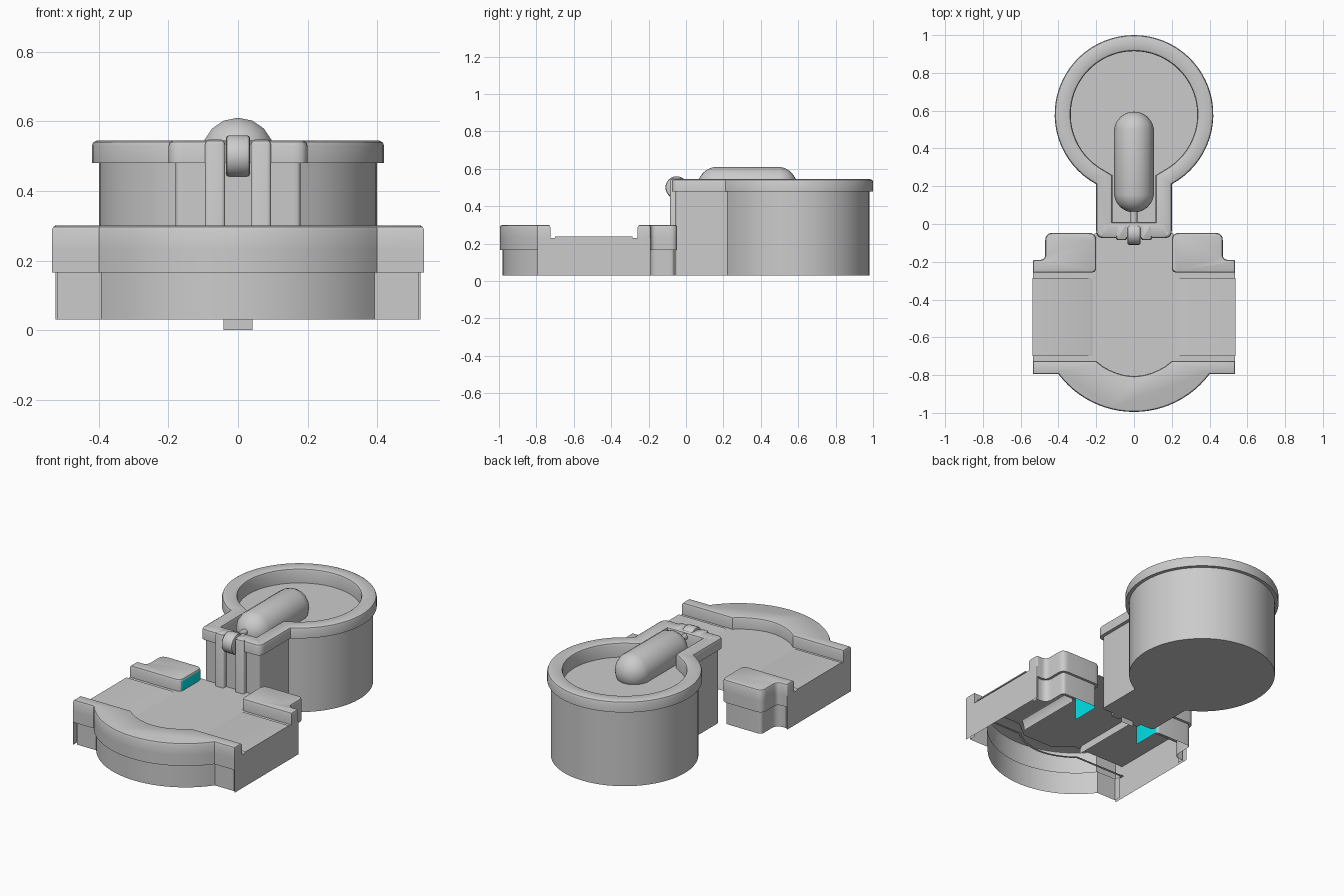
import bpy, bmesh
from math import sin, cos, asin, pi, radians
from mathutils import Vector, Matrix

if "Cube" in bpy.data.objects:
    bpy.data.objects.remove(bpy.data.objects["Cube"])


def finish(bm, name, mirror=False):
    me = bpy.data.meshes.new(name)
    bm.to_mesh(me)
    bm.free()
    ob = bpy.data.objects.new(name, me)
    bpy.context.collection.objects.link(ob)
    if mirror:
        ob.modifiers.new("mirror", 'MIRROR')
    bpy.ops.object.select_all(action='DESELECT')
    ob.select_set(True)
    bpy.context.view_layer.objects.active = ob
    bpy.ops.object.shade_smooth_by_angle(angle=radians(35))
    return ob


def rounded(corners, n=5):
    # each corner is x, y, radius
    out = []
    for i, (x, y, r) in enumerate(corners):
        p = Vector((x, y))
        if r == 0:
            out.append(p)
            continue
        a = p + (Vector(corners[i - 1][:2]) - p).normalized() * r
        b = p + (Vector(corners[(i + 1) % len(corners)][:2]) - p).normalized() * r
        for k in range(n + 1):
            t = k / n
            out.append(a * (1 - t) ** 2 + p * 2 * t * (1 - t) + b * t * t)
    return out


def inset(pts, d):
    out = []
    for i, p in enumerate(pts):
        e1 = (p - pts[i - 1]).normalized()
        e2 = (pts[(i + 1) % len(pts)] - p).normalized()
        n1, n2 = Vector((-e1.y, e1.x)), Vector((-e2.y, e2.x))
        out.append(p + (n1 + n2) / (1 + n1.dot(n2)) * d)
    return out


def loft(pts, levels, bottom=False):
    # stack inset copies of a counter-clockwise outline and cap the last
    bm = bmesh.new()
    rings = [[bm.verts.new((p.x, p.y, z)) for p in inset(pts, d)] for z, d in levels]
    n = len(pts)
    for a, b in zip(rings, rings[1:]):
        for i in range(n):
            j = (i + 1) % n
            bm.faces.new((a[i], a[j], b[j], b[i]))
    bm.faces.new(rings[-1])
    if bottom:
        bm.faces.new(rings[0][::-1])
    bm.normal_update()
    return bm


def cut(bm, test):
    fs = [f for f in bm.faces if test(f.calc_center_median(), f.normal)]
    bmesh.ops.delete(bm, geom=fs, context='FACES')


def sheet(name, path, y0, y1, mirror=False):
    # surface following an x, z path, extended along y
    bm = bmesh.new()
    a = [bm.verts.new((x, y0, z)) for x, z in path]
    b = [bm.verts.new((x, y1, z)) for x, z in path]
    for i in range(len(path) - 1):
        bm.faces.new((a[i], a[i + 1], b[i + 1], b[i]))
    return finish(bm, name, mirror)


# keyhole-shaped upper basin with rim, channel and inner floor
a0 = asin(0.2 / 0.42)
ring = [(0.42 * sin(t), 0.58 - 0.42 * cos(t), 0)
        for t in [a0 + (2 * pi - 2 * a0) * k / 56 for k in range(57)]]
key = rounded([(-0.2, -0.075, 0.04), (0.2, -0.075, 0.04)] + ring)
finish(loft(key, [(0.03, 0.02), (0.48, 0.02), (0.48, 0), (0.53, 0), (0.54, 0.004),
                  (0.545, 0.014), (0.545, 0.073), (0.541, 0.081), (0.53, 0.085),
                  (0.46, 0.085)], bottom=True), "upper_basin")

# curved front wall of the lower tray, open underneath
levels = [(0.03, 0.015), (0.165, 0.015), (0.165, 0), (0.23, 0), (0.288, 0),
          (0.297, 0.004), (0.3, 0.012)]
a1 = asin(0.8)
arc = [(0.5 * sin(t), -0.495 - 0.5 * cos(t), 0)
       for t in [-a1 + 2 * a1 * k / 24 for k in range(25)]]
lip = [(0.2 - 0.4 * k / 12, -0.725 - 0.08 * sin(pi * k / 12) ** 0.8, 0) for k in range(13)]
front = rounded([(-0.535, -0.725, 0), (-0.535, -0.795, 0)] + arc
                + [(0.535, -0.795, 0), (0.535, -0.725, 0)] + lip)
bm = loft(front, levels)
cut(bm, lambda c, n: n.y > 0.3 and c.z < 0.229)
finish(bm, "front_wall")

# stepped rear blocks, with cyan inner sides
block = rounded([(0.2, -0.258, 0.03), (0.535, -0.258, 0), (0.535, -0.19, 0.01),
                 (0.47, -0.19, 0.03), (0.47, -0.047, 0.04), (0.2, -0.047, 0.04)])
bm = loft(block, levels)
cut(bm, lambda c, n: n.y < -0.5 and c.y < -0.22 and c.z < 0.229)
for f in bm.faces:
    c = f.calc_center_median()
    if f.normal.x < -0.9 and c.x < 0.23 and c.z < 0.285:
        f.material_index = 1
ob = finish(bm, "rear_block", True)
grey = bpy.data.materials.new("grey")
grey.diffuse_color = (0.8, 0.8, 0.8, 1)
grey.use_nodes = True
grey.node_tree.nodes["Principled BSDF"].inputs["Base Color"].default_value = grey.diffuse_color
cyan = bpy.data.materials.new("cyan")
cyan.diffuse_color = (0.0, 0.75, 0.8, 1)
cyan.use_nodes = True
cyan.node_tree.nodes["Principled BSDF"].inputs["Base Color"].default_value = cyan.diffuse_color
ob.data.materials.append(grey)
ob.data.materials.append(cyan)

# tray floor
bm = bmesh.new()
half = [(0.1, -0.82), (0.2, -0.74), (0.535, -0.74), (0.535, -0.24), (0.21, -0.24), (0.21, -0.05)]
bm.faces.new([bm.verts.new((x, y, 0.23)) for x, y in
              half + [(-x, y) for x, y in reversed(half)]])
finish(bm, "tray_floor")

# side skirts and side panels curling down at the inner edge
sheet("side_skirt", [(0.535, 0.23), (0.535, 0.03)], -0.795, -0.19, True)
sheet("side_panel", [(0.2, 0.17), (0.203, 0.208), (0.215, 0.228), (0.24, 0.238), (0.538, 0.238),
                     (0.538, 0.23)], -0.7, -0.287, True)

# posts at the channel mouth
post = rounded([(0.037, -0.085, 0.012), (0.095, -0.085, 0.012),
                (0.095, -0.003, 0.012), (0.037, -0.003, 0.012)], 3)
finish(loft(post, [(0.03, 0), (0.533, 0), (0.544, 0.004), (0.548, 0.013)], True),
       "mouth_post", True)

# narrow strip hanging between the posts
bm = bmesh.new()
bm.faces.new([bm.verts.new(v) for v in
              [(-0.042, -0.058, 0), (0.042, -0.058, 0), (0.042, -0.058, 0.45), (-0.042, -0.058, 0.45)]])
finish(bm, "hanging_strip")

# hinge roller
bm = bmesh.new()
bmesh.ops.create_cone(bm, cap_ends=True, segments=24, radius1=0.06, radius2=0.06, depth=0.07,
                      matrix=Matrix.Translation((0, -0.05, 0.5)) @ Matrix.Rotation(pi / 2, 4, 'Y'))
rims = [e for e in bm.edges if any(len(f.verts) > 4 for f in e.link_faces)]
bmesh.ops.bevel(bm, geom=rims, offset=0.01, segments=2, affect='EDGES', profile=0.5)
finish(bm, "hinge_roller")

# linking rod
bm = bmesh.new()
bmesh.ops.create_cone(bm, cap_ends=True, segments=12, radius1=0.018, radius2=0.018, depth=0.14,
                      matrix=Matrix.Translation((0, 0.04, 0.52)) @ Matrix.Rotation(pi / 2, 4, 'X'))
finish(bm, "float_rod")

# capsule float
bm = bmesh.new()
bmesh.ops.create_uvsphere(bm, u_segments=16, v_segments=13, radius=0.106,
                          matrix=Matrix.Rotation(pi / 2, 4, 'X'))
for v in bm.verts:
    end = 1 if v.co.y > 0 else -1
    v.co = Vector((v.co.x, 0.328 + v.co.y + 0.161 * end, v.co.z + 0.505))
finish(bm, "capsule_float")
